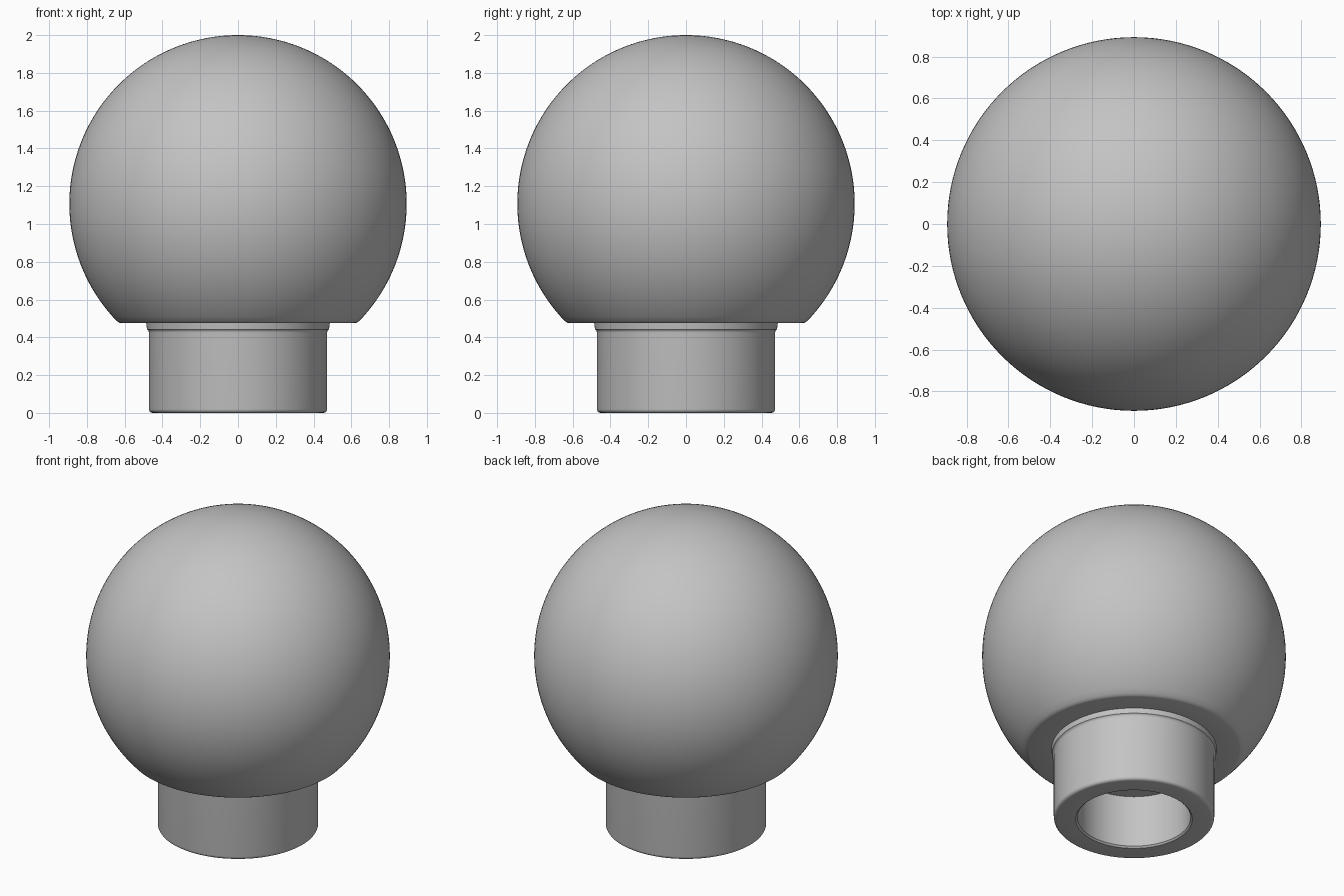
import bpy, bmesh
from math import sin, cos, pi, radians, atan2, sqrt

# Remove the default cube
cube = bpy.data.objects.get("Cube")
if cube:
    bpy.data.objects.remove(cube, do_unlink=True)

grey = bpy.data.materials.new("matte_grey")
grey.use_nodes = True
colour = (0.55, 0.55, 0.55, 1)
grey.diffuse_color = colour
grey.node_tree.nodes["Principled BSDF"].inputs["Base Color"].default_value = colour

SEGMENTS = 128
BALL_R, BALL_Z = 0.893, 1.107
LEDGE_Z = 0.475
NECK_R, HOLE_R, HOLE_TOP = 0.472, 0.333, 0.345


def arc(cx, cz, r, start, end, steps):
    """Points on a circular arc in the radius/height plane, angles in degrees."""
    angles = [radians(start + (end - start) * i / steps) for i in range(steps + 1)]
    return [(cx + r * cos(a), cz + r * sin(a)) for a in angles]


def lathe(name, profile):
    """Revolve a radius/height profile around the z axis."""
    bm = bmesh.new()
    verts = [bm.verts.new((r, 0, z)) for r, z in profile]
    edges = [bm.edges.new(pair) for pair in zip(verts, verts[1:])]
    bmesh.ops.spin(bm, geom=verts + edges, cent=(0, 0, 0), axis=(0, 0, 1),
                   angle=2 * pi, steps=SEGMENTS)
    bmesh.ops.remove_doubles(bm, verts=bm.verts, dist=0.0001)
    bmesh.ops.recalc_face_normals(bm, faces=bm.faces)
    mesh = bpy.data.meshes.new(name)
    bm.to_mesh(mesh)
    bm.free()
    mesh.materials.append(grey)
    obj = bpy.data.objects.new(name, mesh)
    bpy.context.collection.objects.link(obj)
    bpy.ops.object.select_all(action='DESELECT')
    obj.select_set(True)
    bpy.context.view_layer.objects.active = obj
    bpy.ops.object.shade_smooth_by_angle(angle=radians(35))
    return obj


# Socket: blind hole, rounded rim, neck and small fillet under the ledge
profile = [(0, HOLE_TOP), (HOLE_R, HOLE_TOP), (HOLE_R, 0.01), (HOLE_R + 0.01, 0)]
profile += arc(NECK_R - 0.02, 0.02, 0.02, -90, 0, 4)
profile += arc(NECK_R + 0.02, LEDGE_Z - 0.05, 0.02, 180, 120, 3)
profile += [(NECK_R + 0.014, LEDGE_Z)]

# Ball: flat ledge with a softened edge, then a sphere up to the pole
ledge_r = sqrt(BALL_R ** 2 - (BALL_Z - LEDGE_Z) ** 2)
start = atan2(LEDGE_Z + 0.012 - BALL_Z, ledge_r + 0.011) * 180 / pi
profile += [(ledge_r - 0.012, LEDGE_Z), (ledge_r - 0.002, LEDGE_Z + 0.003)]
profile += arc(0, BALL_Z, BALL_R, start, 90, 64)[:-1] + [(0, BALL_Z + BALL_R)]

lathe("ball_knob", profile)
